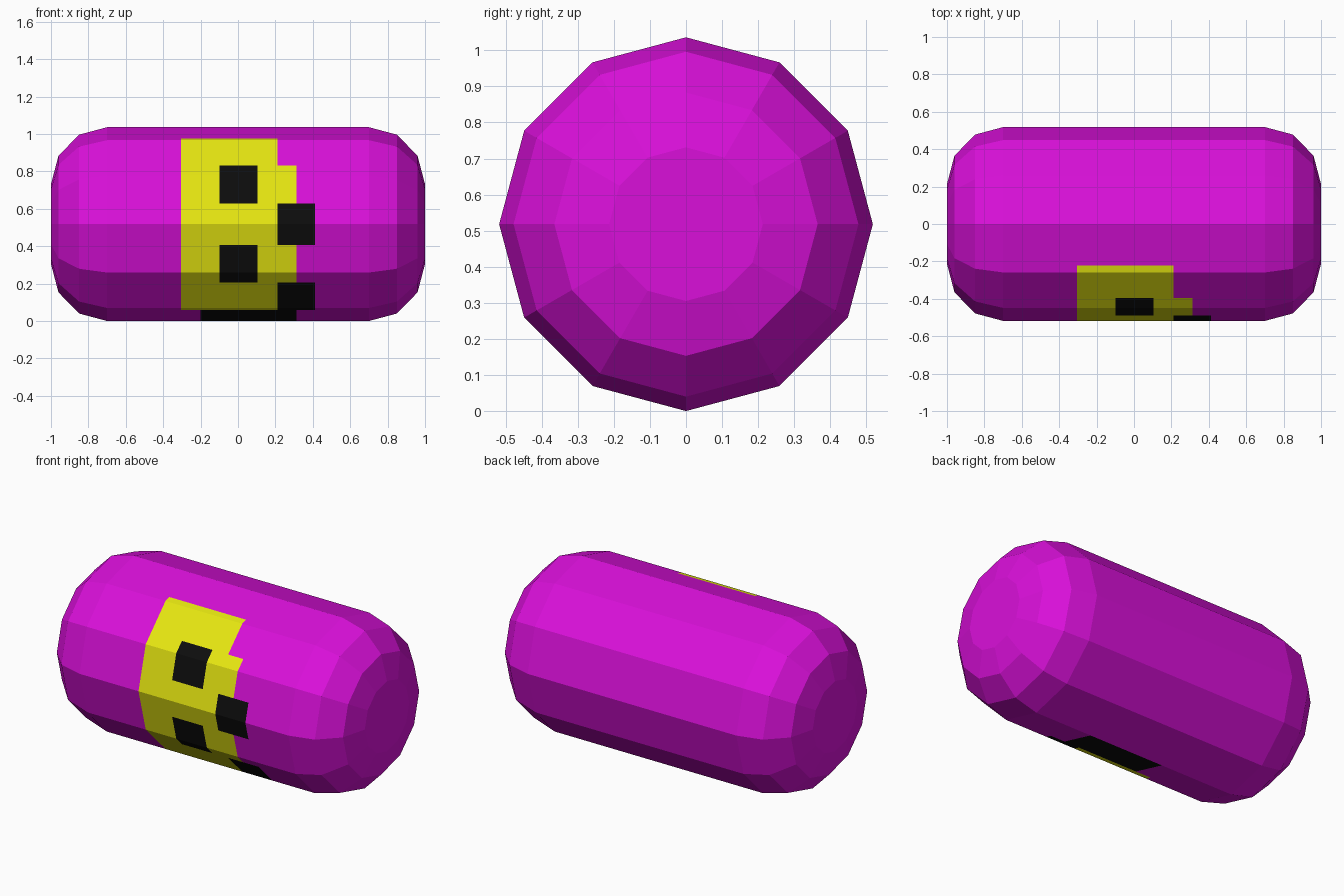
import bpy, bmesh, math
from mathutils import Vector

if "Cube" in bpy.data.objects:
    bpy.data.objects.remove(bpy.data.objects["Cube"])

R, SIDES = 0.518, 12
# half profile of the capsule: (x, radius)
HALF = [(0.70, R), (0.85, 0.478), (0.96, 0.365), (1.0, 0.213)]
PROFILE = [(-x, r) for x, r in reversed(HALF)] + HALF

def material(name, rgb):
    m = bpy.data.materials.new(name)
    m.diffuse_color = (*rgb, 1)
    m.use_nodes = True
    m.node_tree.nodes["Principled BSDF"].inputs["Base Color"].default_value = m.diffuse_color
    return m

mats = [material("magenta", (0.70, 0.005, 0.70)),
        material("yellow", (0.84, 0.84, 0.006)),
        material("black", (0.004, 0.004, 0.004))]

def row_z(k):
    """Height of pattern row edge k: half the girth is split in 7 equal rows."""
    t = k * (SIDES / 2) / 7
    i = int(t)
    a, b = (R + R * math.cos(2 * math.pi * j / SIDES) for j in (i, i + 1))
    return a + (b - a) * (t - i)

# painted blocks per row: (x from, x to, material), later ones win
Y, K = 1, 2
ROWS = {1: [(-0.305, 0.21, Y)],
        2: [(-0.305, 0.312, Y), (-0.10, 0.105, K)],
        3: [(-0.305, 0.21, Y), (0.21, 0.412, K)],
        4: [(-0.305, 0.312, Y), (-0.10, 0.105, K)],
        5: [(-0.305, 0.21, Y), (0.21, 0.412, K)],
        6: [(-0.20, 0.312, K)]}

# capsule body: rings along x, closed with flat ends
bm = bmesh.new()
rings = []
for x, r in PROFILE:
    angles = [2 * math.pi * i / SIDES for i in range(SIDES)]
    rings.append([bm.verts.new((x, r * math.sin(a), R + r * math.cos(a))) for a in angles])
for a, b in zip(rings, rings[1:]):
    for i in range(SIDES):
        j = (i + 1) % SIDES
        bm.faces.new((a[i], a[j], b[j], b[i]))
bm.faces.new(rings[0])
bm.faces.new(rings[-1])

# cut the front of the straight section along the pattern grid
def cut(co, no):
    faces = [f for f in bm.faces
             if f.calc_center_median().y < -0.01 and abs(f.calc_center_median().x) < 0.7
             and abs(f.normal.x) < 0.01]
    geom = set(faces)
    for f in faces:
        geom.update(f.edges)
        geom.update(f.verts)
    bmesh.ops.bisect_plane(bm, geom=list(geom), dist=1e-5, plane_co=co, plane_no=no)
    bm.normal_update()

bm.normal_update()
for x in sorted({v for blocks in ROWS.values() for b in blocks for v in b[:2]}):
    cut(Vector((x, 0, 0)), Vector((1, 0, 0)))
for k in range(1, 7):
    cut(Vector((0, 0, row_z(k))), Vector((0, 0, 1)))
bmesh.ops.recalc_face_normals(bm, faces=bm.faces[:])

# colour the cells
edges = [row_z(k) for k in range(8 - 1)] + [0.0]
for f in bm.faces:
    c = f.calc_center_median()
    if c.y > -0.01 or abs(f.normal.x) > 0.01:
        continue
    for k, blocks in ROWS.items():
        if edges[k + 1] < c.z < edges[k]:
            for x0, x1, m in blocks:
                if x0 < c.x < x1:
                    f.material_index = m

mesh = bpy.data.meshes.new("capsule_body")
bm.to_mesh(mesh)
bm.free()
for m in mats:
    mesh.materials.append(m)
bpy.context.collection.objects.link(bpy.data.objects.new("capsule_body", mesh))
